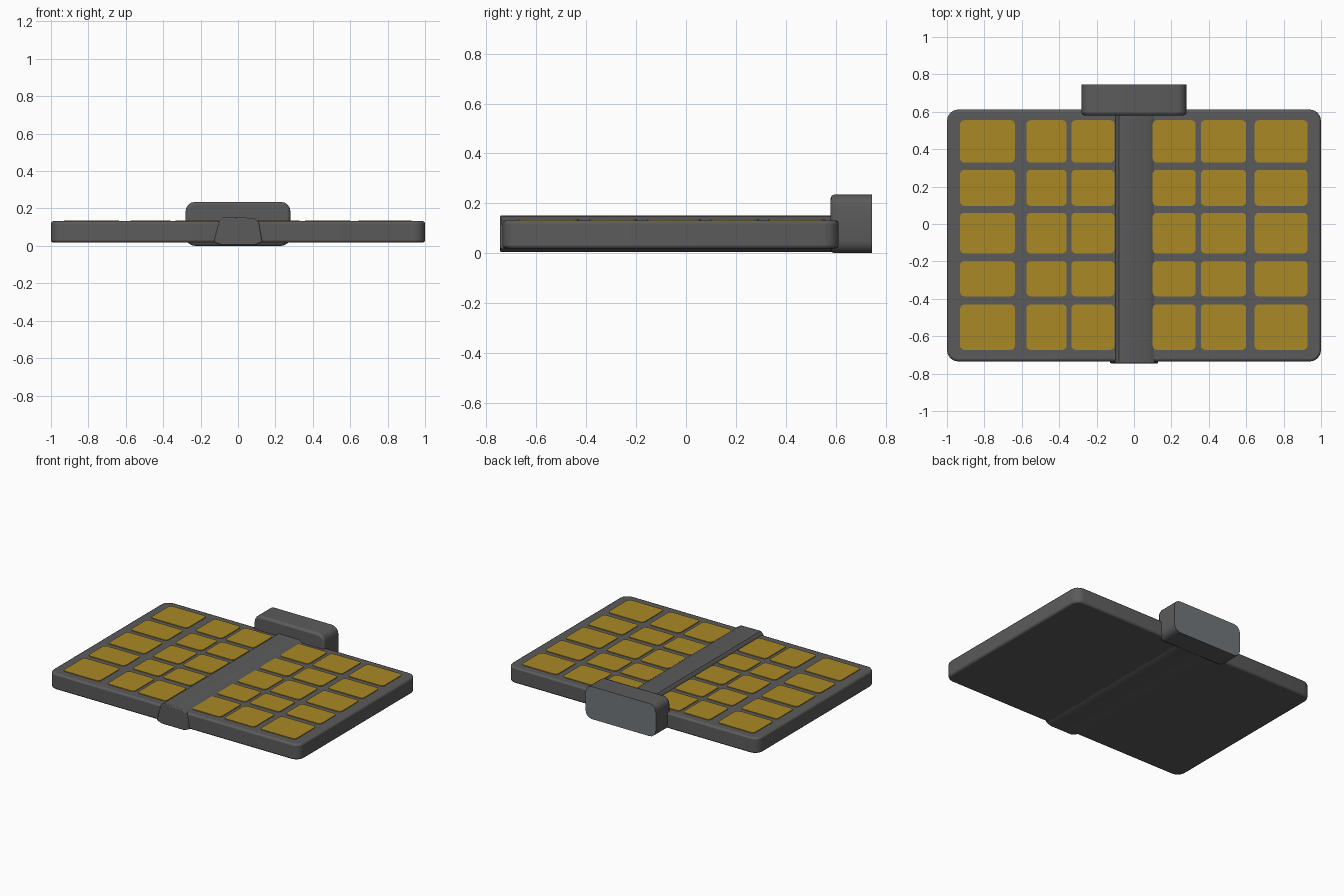
import bpy, bmesh, math
from mathutils import Vector

cube = bpy.data.objects.get("Cube")
if cube:
    bpy.data.objects.remove(cube, do_unlink=True)


def material(name, rgb):
    m = bpy.data.materials.new(name)
    m.use_nodes = True
    m.diffuse_color = (*rgb, 1)
    m.node_tree.nodes["Principled BSDF"].inputs["Base Color"].default_value = (*rgb, 1)
    return m


GREY = material("dark grey", (0.105, 0.105, 0.105))
GOLD = material("golden yellow", (0.40, 0.25, 0.018))
STEEL = material("blue grey", (0.165, 0.185, 0.195))


def rounded(a0, a1, b0, b1, r, steps=4):
    """Outline of a rounded rectangle, anticlockwise."""
    pts = []
    corners = [(a1 - r, b1 - r), (a0 + r, b1 - r), (a0 + r, b0 + r), (a1 - r, b0 + r)]
    for i, (ca, cb) in enumerate(corners):
        for s in range(steps + 1):
            t = math.pi / 2 * (i + s / steps)
            pts.append((ca + r * math.cos(t), cb + r * math.sin(t)))
    return pts


def prism(name, outline, lo, hi, axis, mats, bevel=0.0):
    """Extrude an outline along z (plan outline) or y (front outline)."""
    place = (lambda p, h: (p[0], p[1], h)) if axis == "z" else (lambda p, h: (p[0], h, p[1]))
    bm = bmesh.new()
    base = bm.faces.new([bm.verts.new(place(p, lo)) for p in outline])
    top = bmesh.ops.extrude_face_region(bm, geom=[base])["geom"]
    shift = Vector(place((0, 0), hi - lo))
    bmesh.ops.translate(bm, vec=shift, verts=[v for v in top if isinstance(v, bmesh.types.BMVert)])
    bmesh.ops.recalc_face_normals(bm, faces=bm.faces)
    mesh = bpy.data.meshes.new(name)
    bm.to_mesh(mesh)
    bm.free()
    obj = bpy.data.objects.new(name, mesh)
    bpy.context.collection.objects.link(obj)
    for m in mats:
        mesh.materials.append(m)
    if bevel:
        mod = obj.modifiers.new("soft edges", "BEVEL")
        mod.width, mod.segments, mod.limit_method = bevel, 2, "ANGLE"
        mod.angle_limit = math.radians(50)
    bpy.ops.object.select_all(action="DESELECT")
    obj.select_set(True)
    bpy.context.view_layer.objects.active = obj
    bpy.ops.object.shade_smooth_by_angle(angle=math.radians(35))
    return obj


# Flat panel frame
prism("panel_frame", rounded(-1, 1, -0.735, 0.612, 0.06), 0.018, 0.132, "z", [GREY], 0.012)

# Central spine, raised above and below the frame
spine = [(-0.13, 0.02), (-0.09, 0.004), (0.09, 0.004), (0.13, 0.02),
         (0.11, 0.13), (0.08, 0.15), (-0.08, 0.152), (-0.1, 0.13)]
prism("centre_spine", spine, -0.745, 0.612, "y", [GREY], 0.006)

# Rear mounting block with a flat steel back
block = prism("mounting_block", rounded(-0.28, 0.28, 0, 0.235, 0.05), 0.58, 0.745, "y", [GREY, STEEL])
bm = bmesh.new()
bm.from_mesh(block.data)
bm.normal_update()
for f in bm.faces:
    f.material_index = 1 if f.normal.y > 0.9 else 0
front = [e for e in bm.edges if all(v.co.y < 0.6 for v in e.verts)]
bmesh.ops.bevel(bm, geom=front, offset=0.015, segments=2, profile=0.5, affect="EDGES")
bm.to_mesh(block.data)
bm.free()

# Grid of solar cells, as thin rounded plates
columns = [(-0.93, -0.637), (-0.575, -0.36), (-0.335, -0.105),
           (0.1, 0.33), (0.357, 0.6), (0.645, 0.928)]
rows = [(-0.673, -0.43), (-0.387, -0.197), (-0.157, 0.06), (0.097, 0.29), (0.328, 0.555)]
for i, (x0, x1) in enumerate(columns):
    for j, (y0, y1) in enumerate(rows):
        prism(f"solar_cell_{i + 1}_{j + 1}", rounded(x0, x1, y0, y1, 0.022, 3),
              0.13, 0.137, "z", [GOLD])
